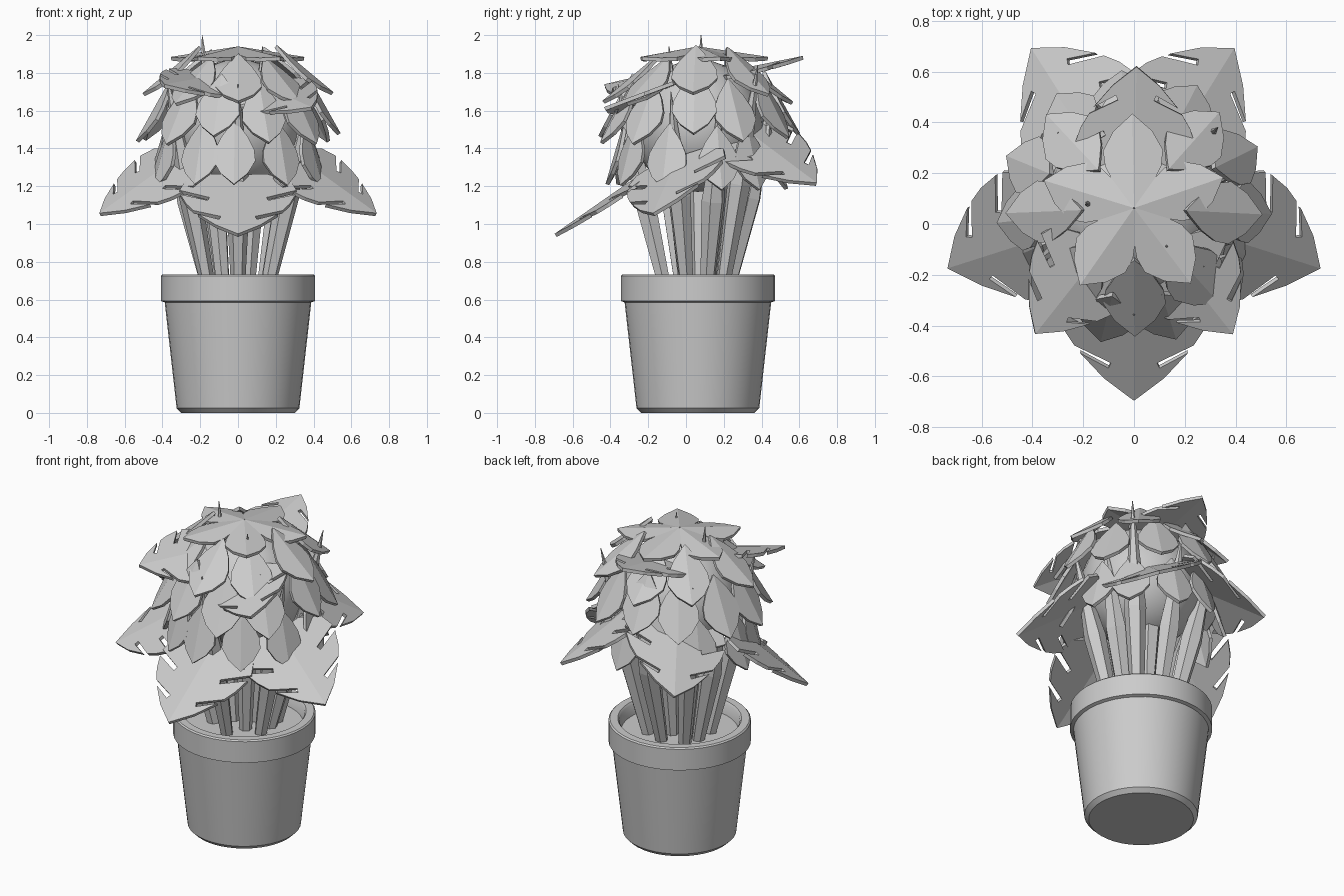
import bpy, bmesh, math, random
from mathutils import Vector, Matrix

if "Cube" in bpy.data.objects:
    bpy.data.objects.remove(bpy.data.objects["Cube"])

random.seed(4)
CY = 0.063                       # y of the pot axis
CORE = Vector((0, CY, 1.52))     # middle of the foliage


def make_object(name, bm, smooth=False):
    bmesh.ops.recalc_face_normals(bm, faces=bm.faces)
    me = bpy.data.meshes.new(name)
    bm.to_mesh(me)
    bm.free()
    ob = bpy.data.objects.new(name, me)
    bpy.context.collection.objects.link(ob)
    if smooth:
        bpy.ops.object.select_all(action='DESELECT')
        ob.select_set(True)
        bpy.context.view_layer.objects.active = ob
        bpy.ops.object.shade_smooth_by_angle(angle=math.radians(35))
    return ob


def lathe(name, profile, steps=40):
    bm = bmesh.new()
    vs = [bm.verts.new((r, 0, z)) for r, z in profile]
    es = [bm.edges.new(p) for p in zip(vs, vs[1:])]
    bmesh.ops.spin(bm, geom=vs + es, cent=(0, 0, 0), axis=(0, 0, 1),
                   angle=2 * math.pi, steps=steps, use_duplicate=False)
    bmesh.ops.remove_doubles(bm, verts=bm.verts, dist=1e-4)
    ob = make_object(name, bm, True)
    ob.location = (0, CY, 0)
    return ob


def leaf(name, outline, base, tip, normal, length, fold, thick=0.02):
    """Two mirrored halves folded along the midrib, base to tip."""
    base, tip = Vector(base), Vector(tip)
    x = (tip - base).normalized()
    y = Vector(normal).cross(x).normalized()
    z = x.cross(y)
    s = (tip - base).length / length
    bm = bmesh.new()
    for side in (1, -1):
        bm.faces.new([bm.verts.new((px * s, side * py * s, -fold * py * s))
                      for px, py in outline][::side])
    bmesh.ops.remove_doubles(bm, verts=bm.verts, dist=1e-4)
    ob = make_object(name, bm)
    m = Matrix((x, y, z)).transposed().to_4x4()
    m.translation = base
    ob.matrix_world = m
    sol = ob.modifiers.new("thickness", 'SOLIDIFY')
    sol.thickness = thick
    sol.offset = 0
    return ob


# Pot with a thick rim, and the soil
lathe("pot", [(0, 0), (0.30, 0), (0.325, 0.025), (0.388, 0.585), (0.408, 0.592),
              (0.408, 0.725), (0.40, 0.733), (0.355, 0.733), (0.345, 0.72), (0.335, 0.64)])
lathe("soil", [(0.34, 0.655), (0, 0.655)])

# Rounded foliage core
bm = bmesh.new()
bmesh.ops.create_uvsphere(bm, u_segments=24, v_segments=14, radius=0.35)
core = make_object("foliage_core", bm, True)
core.location = CORE

# Stems: six-sided, widest near the middle, pointed at the top
tips = [(-0.19, 0.08, 2.0), (0.13, -0.09, 1.94), (0.0, -0.36, 1.74), (-0.38, -0.15, 1.8),
        (0.33, 0.38, 1.84), (-0.3, 0.36, 1.75), (0.38, -0.08, 1.7), (0.03, 0.46, 1.68),
        (-0.38, 0.15, 1.65), (0.37, 0.18, 1.65), (0.03, 0.2, 1.8)]
for i, t in enumerate(tips):
    t = Vector(t)
    foot = Vector((t.x * 0.4, CY + (t.y - CY) * 0.4, 0.64))
    q = (t - foot).to_track_quat('Z', 'Y')
    bm = bmesh.new()
    rings = []
    for f, r in ((0, 0.036), (0.48, 0.064), (0.85, 0.022), (1, 0.002)):
        rings.append([bm.verts.new(foot.lerp(t, f) + q @ Vector(
            (r * math.cos(k * math.pi / 3), r * math.sin(k * math.pi / 3), 0))) for k in range(6)])
    for a, b in zip(rings, rings[1:]):
        for k in range(6):
            bm.faces.new((a[k], a[k - 1], b[k - 1], b[k]))
    bm.faces.new(rings[0])
    bm.faces.new(rings[-1])
    make_object(f"stem_{i + 1}", bm)

# Small pointed leaves in rings: count, start angle, base r/z, tip r/z
SMALL = [(0, 0), (0.05, 0.04), (0.25, 0.19), (0.45, 0.29), (0.62, 0.31), (0.82, 0.2), (1, 0)]
RINGS = [(5, 91, 0.0, 1.93, 0.37, 1.875),
         (8, -90, 0.2, 1.91, 0.50, 1.66),
         (11, -105, 0.35, 1.78, 0.535, 1.45),
         (11, -88, 0.38, 1.54, 0.48, 1.2)]
for n, (count, start, br, bz, tr, tz) in enumerate(RINGS):
    for k in range(count):
        j = 0 if n == 0 else 1
        a = math.radians(start + 360 * k / count + j * random.uniform(-5, 5))
        dz = j * random.uniform(-0.035, 0.035)
        d = Vector((math.cos(a), math.sin(a), 0))
        o = Vector((0, CY, 0))
        b = o + d * br + Vector((0, 0, bz + dz))
        t = o + d * tr + Vector((0, 0, tz + dz))
        leaf(f"small_leaf_{n + 1}_{k + 1}", SMALL, b, t, (b + t) / 2 - CORE, 1, 0.2)

# Large split leaves: two slits on each side
BIG = [(0, 0), (-0.03, 0.15), (0.02, 0.28), (0.1, 0.31), (0.19, 0.15), (0.215, 0.16),
       (0.14, 0.305), (0.23, 0.275), (0.30, 0.235), (0.375, 0.09), (0.40, 0.10),
       (0.335, 0.212), (0.45, 0.118), (0.55, 0)]
# tip, normal, horizontal reach back towards the axis
BIGS = [((0, -0.69, 0.94), (0, -0.57, 0.82), 0.45),
        ((0.73, -0.17, 1.05), (0.41, -0.47, 0.78), 0.44),
        ((-0.73, -0.17, 1.05), (-0.41, -0.47, 0.78), 0.44),
        ((0.39, 0.69, 1.21), (0.53, 0.27, 0.8), 0.45),
        ((-0.40, 0.69, 1.21), (-0.53, 0.27, 0.8), 0.45),
        ((0.01, 0.62, 1.88), (0, -0.2, 0.98), 0.42),
        ((0.39, -0.43, 1.61), (-0.1, -0.4, 0.9), 0.40),
        ((-0.39, -0.43, 1.73), (0.17, -0.27, 0.95), 0.40)]
for i, (tip, nrm, reach) in enumerate(BIGS):
    tip, nrm = Vector(tip), Vector(nrm)
    d = Vector((-tip.x, CY - tip.y, 0)).normalized() * reach
    d.z = -(nrm.x * d.x + nrm.y * d.y) / nrm.z
    leaf(f"split_leaf_{i + 1}", BIG, tip + d, tip, nrm, 0.55, 0.1)
